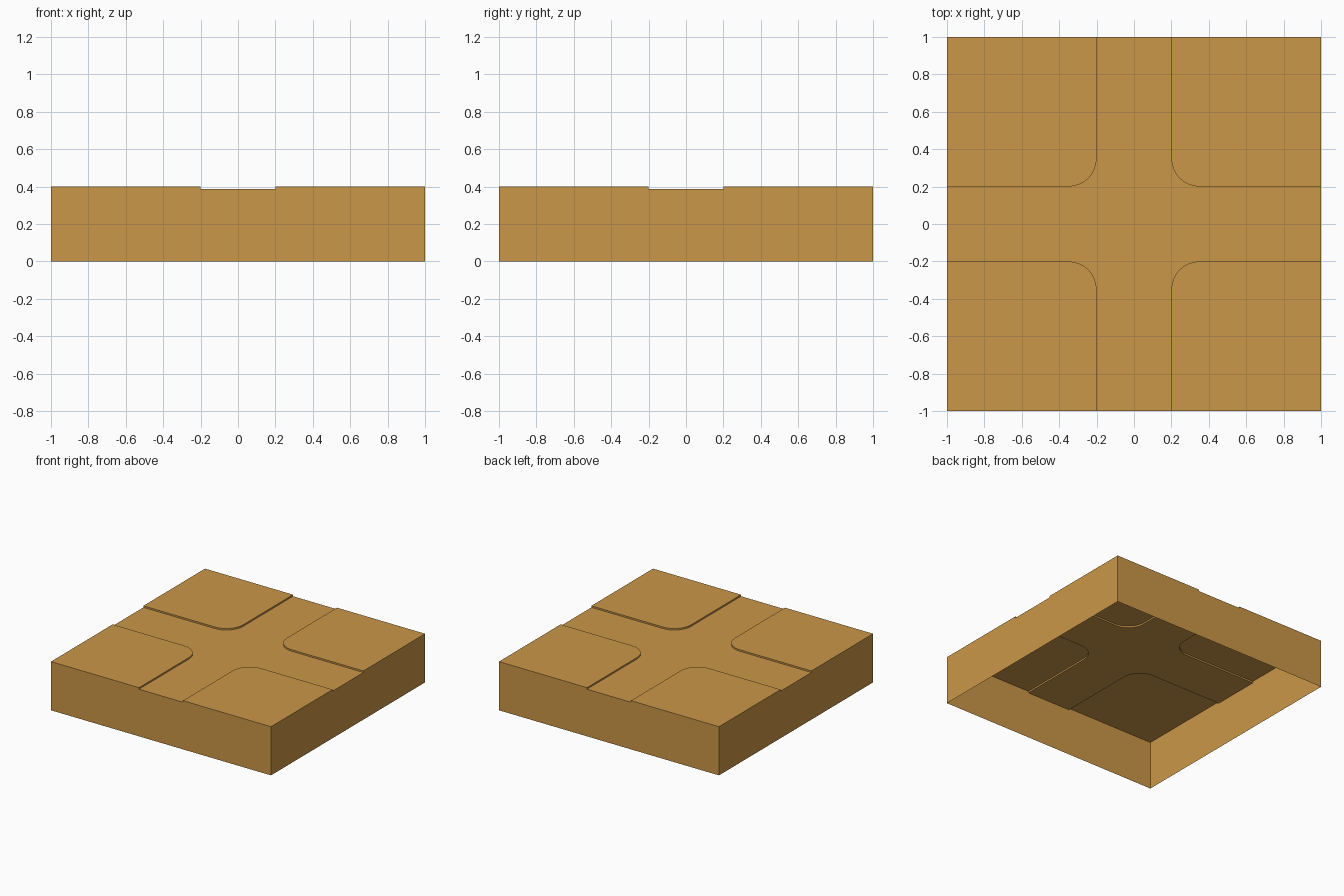
import bpy, bmesh
from math import radians, cos, sin, pi

if "Cube" in bpy.data.objects:
    bpy.data.objects.remove(bpy.data.objects["Cube"])

HALF, TOP, ROAD, W, R, SEG = 1.0, 0.4, 0.387, 0.2, 0.15, 8

mat = bpy.data.materials.new("tan")
mat.diffuse_color = (0.60, 0.31, 0.065, 1)
mat.use_nodes = True
mat.node_tree.nodes["Principled BSDF"].inputs["Base Color"].default_value = mat.diffuse_color


def turn(points, k):
    # rotate 2D points by k quarter turns
    for _ in range(k):
        points = [(-y, x) for x, y in points]
    return points


def strip(bm, path, z0, z1):
    # vertical wall facing right of the path direction
    for a, b in zip(path, path[1:]):
        bm.faces.new([bm.verts.new(p) for p in
                      ((*a, z0), (*b, z0), (*b, z1), (*a, z1))])


def cap(bm, outline, z):
    bm.faces.new([bm.verts.new((*p, z)) for p in outline])


def finish(bm, name):
    bmesh.ops.remove_doubles(bm, verts=bm.verts, dist=1e-5)
    me = bpy.data.meshes.new(name)
    bm.to_mesh(me)
    bm.free()
    me.materials.append(mat)
    bpy.context.collection.objects.link(bpy.data.objects.new(name, me))


# rounded kerb line of one quarter
c = W + R
arc = [(c + R * cos(t), c + R * sin(t))
       for t in (1.5 * pi - i * pi / 2 / SEG for i in range(SEG + 1))]
kerb = [(HALF, W)] + arc + [(W, HALF)]

# raised corner blocks, open underneath
for k in range(4):
    line = turn(kerb, k)
    corner = turn([(HALF, HALF)], k)
    bm = bmesh.new()
    cap(bm, (line + corner)[::-1], TOP)
    strip(bm, line[::-1], ROAD, TOP)
    strip(bm, [line[0]] + corner + [line[-1]], 0, TOP)
    finish(bm, f"corner_block_{k + 1}")

# sunken crossing road with its four end walls
bm = bmesh.new()
cap(bm, [p for k in range(4) for p in turn(kerb, k)], ROAD)
for k in range(4):
    strip(bm, turn([(HALF, -W), (HALF, W)], k), 0, ROAD)
finish(bm, "crossing_road")
